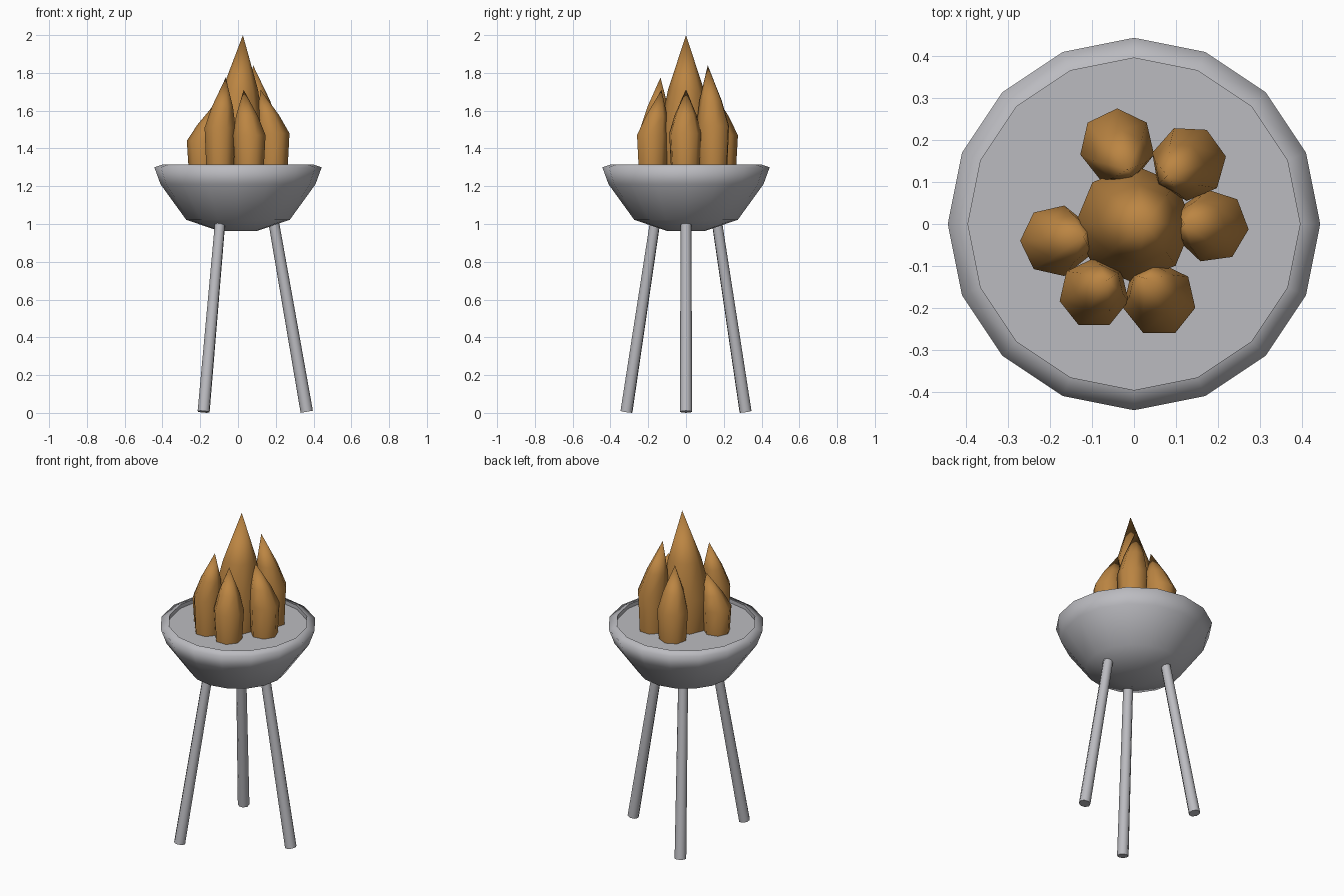
import bpy, bmesh, math
from mathutils import Vector

cube = bpy.data.objects.get("Cube")
if cube:
    bpy.data.objects.remove(cube, do_unlink=True)


def material(name, rgb):
    m = bpy.data.materials.new(name)
    m.use_nodes = True
    m.diffuse_color = (*rgb, 1)
    bsdf = m.node_tree.nodes["Principled BSDF"]
    bsdf.inputs["Base Color"].default_value = (*rgb, 1)
    bsdf.inputs["Roughness"].default_value = 0.7
    return m


METAL = material("grey metal", (0.50, 0.50, 0.53))
FIRE = material("amber flame", (0.50, 0.235, 0.055))


def finish(bm, name, mat, angle):
    bmesh.ops.recalc_face_normals(bm, faces=bm.faces)
    mesh = bpy.data.meshes.new(name)
    bm.to_mesh(mesh)
    bm.free()
    mesh.materials.append(mat)
    ob = bpy.data.objects.new(name, mesh)
    bpy.context.collection.objects.link(ob)
    bpy.ops.object.select_all(action="DESELECT")
    ob.select_set(True)
    bpy.context.view_layer.objects.active = ob
    bpy.ops.object.shade_smooth_by_angle(angle=math.radians(angle))
    return ob


def loft(name, rings, sides, mat, angle, phase=0, caps=(True, False)):
    """Skin horizontal rings (x, y, z, radius); radius 0 makes a point."""
    bm = bmesh.new()
    loops = []
    for x, y, z, r in rings:
        if r == 0:
            loops.append([bm.verts.new((x, y, z))] * sides)
            continue
        turns = [math.radians(phase) + math.tau * i / sides for i in range(sides)]
        loops.append([bm.verts.new((x + r * math.cos(t), y + r * math.sin(t), z)) for t in turns])
    for low, high in zip(loops, loops[1:]):
        for i in range(sides):
            j = (i + 1) % sides
            quad = [low[i], low[j], high[j], high[i]]
            bm.faces.new(list(dict.fromkeys(quad)))
    for wanted, loop in zip(caps, (loops[0], loops[-1])):
        if wanted:
            bm.faces.new(loop)
    return finish(bm, name, mat, angle)


# Bowl with a rolled rim and a short inner wall
bowl_profile = [(0.10, 0.963), (0.274, 1.022), (0.41, 1.21), (0.443, 1.3), (0.395, 1.316), (0.395, 1.285)]
loft("bowl", [(0, 0, z, r) for r, z in bowl_profile], 16, METAL, 100)

# Slightly sunken floor of the bowl
loft("bowl_floor", [(0, 0, 1.28, 0.395), (0, 0, 1.292, 0.395)], 16, METAL, 30, caps=(True, True))

# Three splayed legs
for i, name in enumerate(("left_leg", "back_right_leg", "front_right_leg")):
    a = math.tau * i / 3
    out = Vector((math.cos(a), math.sin(a), 0))
    foot = out * 0.364 + Vector((0, 0, 0.006))
    top = out * 0.182 + Vector((0, 0, 1.05))
    axis = top - foot
    bm = bmesh.new()
    bmesh.ops.create_cone(bm, cap_ends=True, segments=8, radius1=0.033, radius2=0.028, depth=axis.length)
    turn = axis.to_track_quat("Z", "Y").to_matrix().to_4x4()
    bmesh.ops.transform(bm, matrix=turn, verts=bm.verts)
    bmesh.ops.translate(bm, vec=(foot + top) / 2, verts=bm.verts)
    finish(bm, name, METAL, 50)


# Flames: pods that lean in to a sharp tip
def flame(name, base, tip, r, belly, sides, phase):
    bx, by = base
    tx, ty, tz = tip
    k = 0.42
    mid = (bx + (tx - bx) * k, by + (ty - by) * k, belly + (tz - belly) * k, r * 0.68)
    rings = [(bx, by, 1.28, r * 0.88), (bx, by, belly, r), mid, (tx, ty, tz, 0)]
    loft(name, rings, sides, FIRE, 60, phase)


flame("centre_flame", (0, 0), (0.026, 0, 2.0), 0.14, 1.5, 8, 90)
flame("back_flame", (-0.04, 0.185), (-0.015, 0.13, 1.72), 0.09, 1.47, 7, 90)
flame("back_left_flame", (0.13, 0.145), (0.08, 0.115, 1.84), 0.09, 1.52, 7, 10)
flame("left_flame", (0.185, -0.005), (0.12, 0, 1.71), 0.088, 1.48, 7, -5)
flame("front_left_flame", (0.06, -0.18), (0.03, -0.13, 1.71), 0.088, 1.47, 7, 90)
flame("front_right_flame", (-0.095, -0.165), (-0.065, -0.135, 1.775), 0.084, 1.51, 7, 90)
flame("right_flame", (-0.185, -0.04), (-0.12, -0.03, 1.64), 0.086, 1.44, 7, 180)
